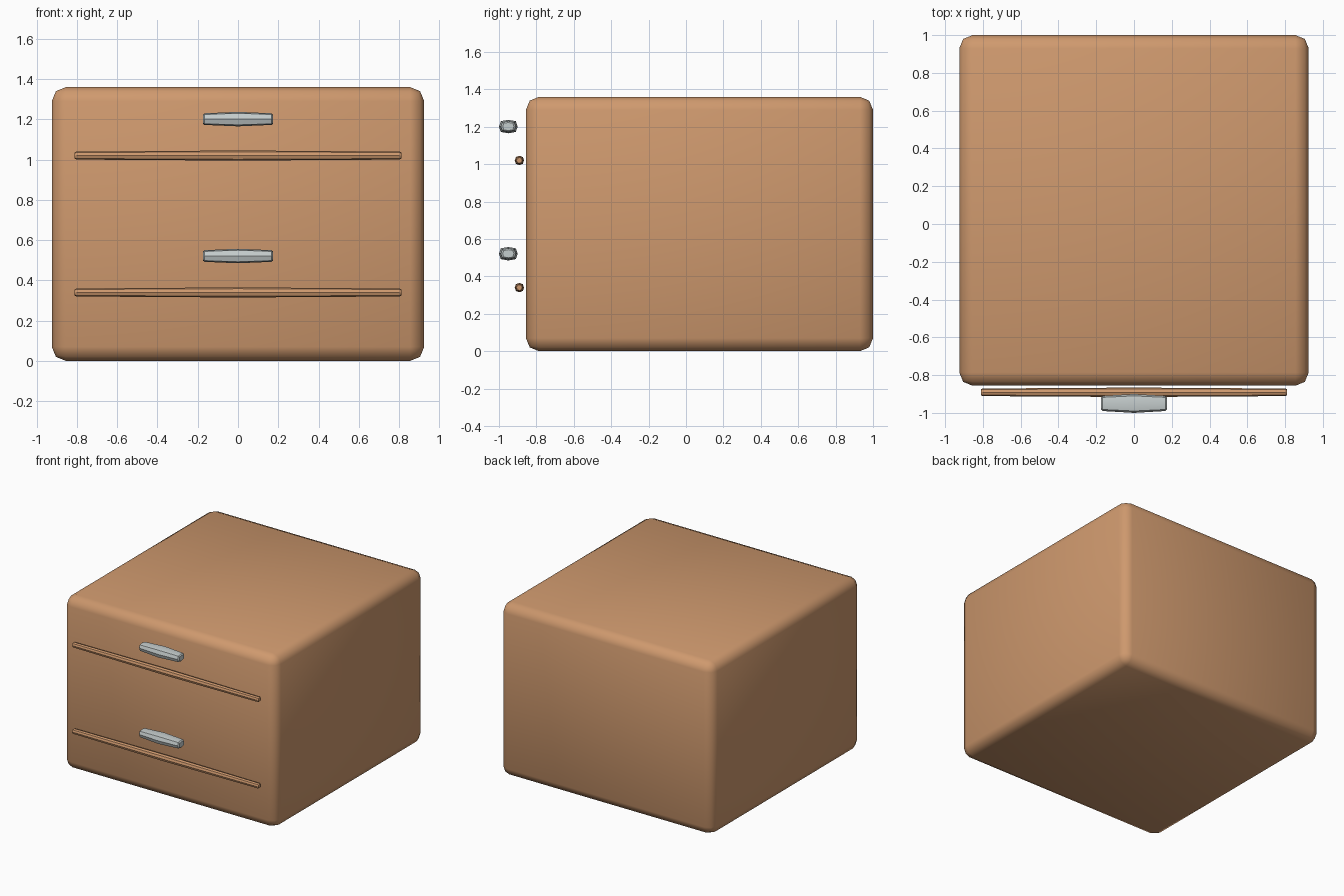
import bpy, bmesh, math

if "Cube" in bpy.data.objects:
    bpy.data.objects.remove(bpy.data.objects["Cube"])


def material(name, rgb):
    m = bpy.data.materials.new(name)
    m.diffuse_color = (*rgb, 1)
    m.use_nodes = True
    m.node_tree.nodes["Principled BSDF"].inputs["Base Color"].default_value = m.diffuse_color
    return m


wood = material("warm wood", (0.62, 0.318, 0.155))
metal = material("pale metal", (0.56, 0.61, 0.61))


def finish(name, bm, mat, angle):
    bmesh.ops.recalc_face_normals(bm, faces=bm.faces)
    me = bpy.data.meshes.new(name)
    bm.to_mesh(me)
    bm.free()
    me.materials.append(mat)
    ob = bpy.data.objects.new(name, me)
    bpy.context.collection.objects.link(ob)
    bpy.ops.object.select_all(action='DESELECT')
    ob.select_set(True)
    bpy.context.view_layer.objects.active = ob
    bpy.ops.object.shade_smooth_by_angle(angle=math.radians(angle))
    return ob


# cabinet body with rounded edges
bm = bmesh.new()
bmesh.ops.create_cube(bm, size=1)
for v in bm.verts:
    v.co.x *= 1.85
    v.co.y = v.co.y * 1.856 + 0.072
    v.co.z = (v.co.z + 0.5) * 1.36
bmesh.ops.bevel(bm, geom=bm.edges[:], offset=0.07, segments=2,
                profile=0.5, affect='EDGES')
finish("cabinet_body", bm, wood, 50)


def rod(name, y, z, half_x, half_y, half_z, corner, tip, mat):
    """Eight-sided rod along x, swelling in the middle."""
    bm = bmesh.new()
    section = [(1, 0), (corner, corner), (0, 1), (-corner, corner),
               (-1, 0), (-corner, -corner), (0, -1), (corner, -corner)]
    stations = [(-half_x, 0.6), (-half_x + tip, 0.8), (0, 1),
                (half_x - tip, 0.8), (half_x, 0.6)]
    rings = [[bm.verts.new((x, y + a * half_y * s, z + b * half_z * s))
              for a, b in section] for x, s in stations]
    for r, q in zip(rings, rings[1:]):
        for i in range(8):
            j = (i + 1) % 8
            bm.faces.new((r[i], r[j], q[j], q[i]))
    bm.faces.new(rings[0])
    bm.faces.new(rings[-1])
    return finish(name, bm, mat, 30)


# each drawer: a thin trim bar and a metal handle
for label, z in (("lower", 0.34), ("upper", 1.02)):
    rod(label + "_trim_bar", -0.891, z, 0.811, 0.025, 0.025, 0.74, 0.008, wood)
    rod(label + "_handle", -0.95, z + 0.181, 0.175, 0.05, 0.036, 0.8, 0.008, metal)
